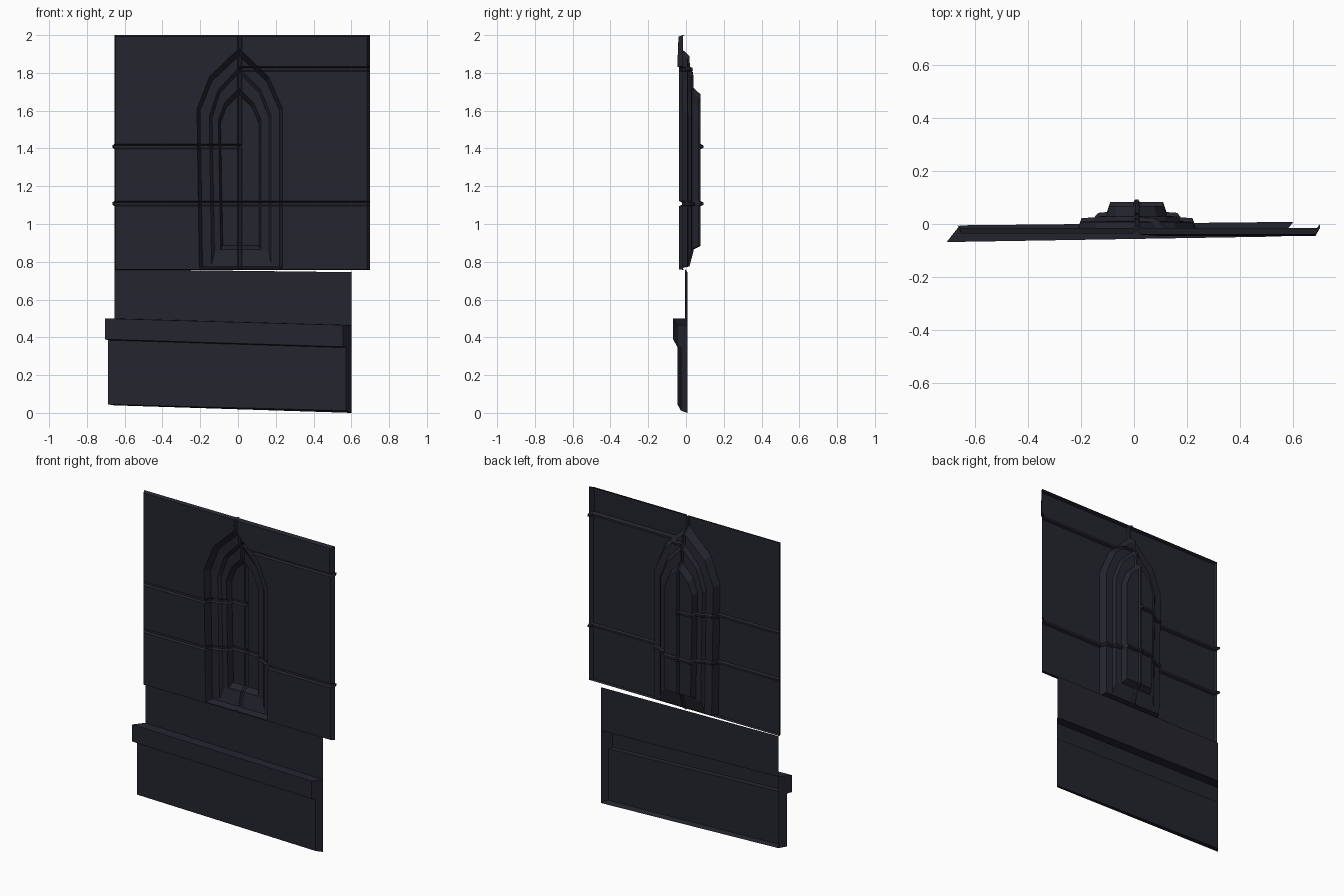
import bpy
import bmesh

if "Cube" in bpy.data.objects:
    bpy.data.objects.remove(bpy.data.objects["Cube"], do_unlink=True)

# One dark slate colour
slate = bpy.data.materials.new("dark slate")
slate.use_nodes = True
colour = (0.018, 0.018, 0.028, 1)
slate.diffuse_color = colour
shader = slate.node_tree.nodes["Principled BSDF"]
shader.inputs["Base Color"].default_value = colour
shader.inputs["Roughness"].default_value = 0.8


def finish(bm, name):
    mesh = bpy.data.meshes.new(name)
    bm.to_mesh(mesh)
    bm.free()
    mesh.materials.append(slate)
    obj = bpy.data.objects.new(name, mesh)
    bpy.context.collection.objects.link(obj)
    return obj


def bridge(bm, a, b):
    """Join two closed loops with quads."""
    for i in range(len(a)):
        j = (i + 1) % len(a)
        bm.faces.new((a[i], a[j], b[j], b[i]))


MID = 0.01   # centre seam


def rectangle(bm, y, left, right, low, high):
    """Panel border, with points paired to those of the arch."""
    pts = [(left, low), (right, low), (right, 1.6), (right, high),
           (MID, high), (left, high), (left, 1.6)]
    return [bm.verts.new((x, y, z)) for x, z in pts]


def arch(bm, y, left, right, low, spring, shoulder, apex):
    """Pointed arch outline."""
    mid = 0.005
    pts = [(left + 0.012, low), (right, low), (right, spring),
           (mid + (right - mid) * 0.68, shoulder), (mid, apex),
           (mid + (left - mid) * 0.7, shoulder), (left, spring)]
    return [bm.verts.new((x, y, z)) for x, z in pts]


def cut(bm, axis, at, side):
    """Slice the sheet at a height or width, on one side of the seam or both."""
    faces = [f for f in bm.faces
             if side == 0 or (f.calc_center_median().x - MID) * side > 0]
    geom = set(faces)
    for f in faces:
        geom.update(f.edges)
        geom.update(f.verts)
    co, no = [0, 0, 0], [0, 0, 0]
    co[axis], no[axis] = at, 1
    bmesh.ops.bisect_plane(bm, geom=list(geom), dist=1e-5,
                           plane_co=co, plane_no=no)


def groove(bm, axis, at, side=0, half=0.013, depth=0.014):
    """Square joint pressed into the sheet."""
    for d in (-half, -half * 0.5, half * 0.5, half):
        cut(bm, axis, at + d, side)
    for v in bm.verts:
        if abs(v.co[axis] - at) < half * 0.6 and \
                (side == 0 or (v.co.x - MID) * side > 0.001):
            v.co.y += depth
            if axis == 2 and v.co.x < -0.64:
                v.co.x -= 0.01


# Wall panel with returned edges and stepped niche
bm = bmesh.new()
rings = [
    rectangle(bm, -0.015, -0.655, 0.70, 0.757, 2.0),
    rectangle(bm, -0.036, -0.648, 0.682, 0.76, 1.992),
    arch(bm, -0.036, -0.217, 0.236, 0.766, 1.61, 1.78, 1.93),
    arch(bm, 0.008, -0.20, 0.22, 0.775, 1.60, 1.755, 1.89),
    arch(bm, 0.011, -0.152, 0.176, 0.785, 1.57, 1.71, 1.83),
    arch(bm, 0.028, -0.137, 0.163, 0.85, 1.565, 1.695, 1.80),
    arch(bm, 0.031, -0.104, 0.122, 0.865, 1.55, 1.64, 1.72),
    arch(bm, 0.068, -0.092, 0.11, 0.885, 1.535, 1.615, 1.685),
]
for a, b in zip(rings, rings[1:]):
    bridge(bm, a, b)
bm.faces.new(rings[-1])

# Joints between the stone courses
groove(bm, 0, MID, half=0.012, depth=0.01)
groove(bm, 2, 1.108)
groove(bm, 2, 1.41, side=-1)
groove(bm, 2, 1.82, side=1)

# Upper right stone stands slightly forward
for v in bm.verts:
    if v.co.x > MID + 0.011 and v.co.z > 1.83 and v.co.y < -0.03:
        v.co.y -= 0.01 if v.co.z < 1.9 else 0.004
bmesh.ops.recalc_face_normals(bm, faces=bm.faces[:])
finish(bm, "niche_panel")

# Skewed lower wall with ledge: left and right ends of each edge, open behind
left_end = [(-0.655, -0.005, 0.76), (-0.655, -0.005, 0.50),
            (-0.705, -0.068, 0.50), (-0.705, -0.068, 0.39),
            (-0.687, -0.045, 0.385), (-0.687, -0.045, 0.045),
            (-0.655, -0.005, 0.04)]
right_end = [(0.60, 0.008, 0.745), (0.60, 0.008, 0.465),
             (0.555, -0.047, 0.465), (0.555, -0.047, 0.35),
             (0.572, -0.027, 0.345), (0.572, -0.027, 0.012),
             (0.60, 0.008, 0.0)]
bm = bmesh.new()
lv = [bm.verts.new(p) for p in left_end]
rv = [bm.verts.new(p) for p in right_end]
for i in range(len(lv) - 1):
    bm.faces.new((lv[i], lv[i + 1], rv[i + 1], rv[i]))
bm.faces.new(lv[1:])
bm.faces.new(rv[1:])
bmesh.ops.recalc_face_normals(bm, faces=bm.faces[:])
finish(bm, "ledge_wall")
